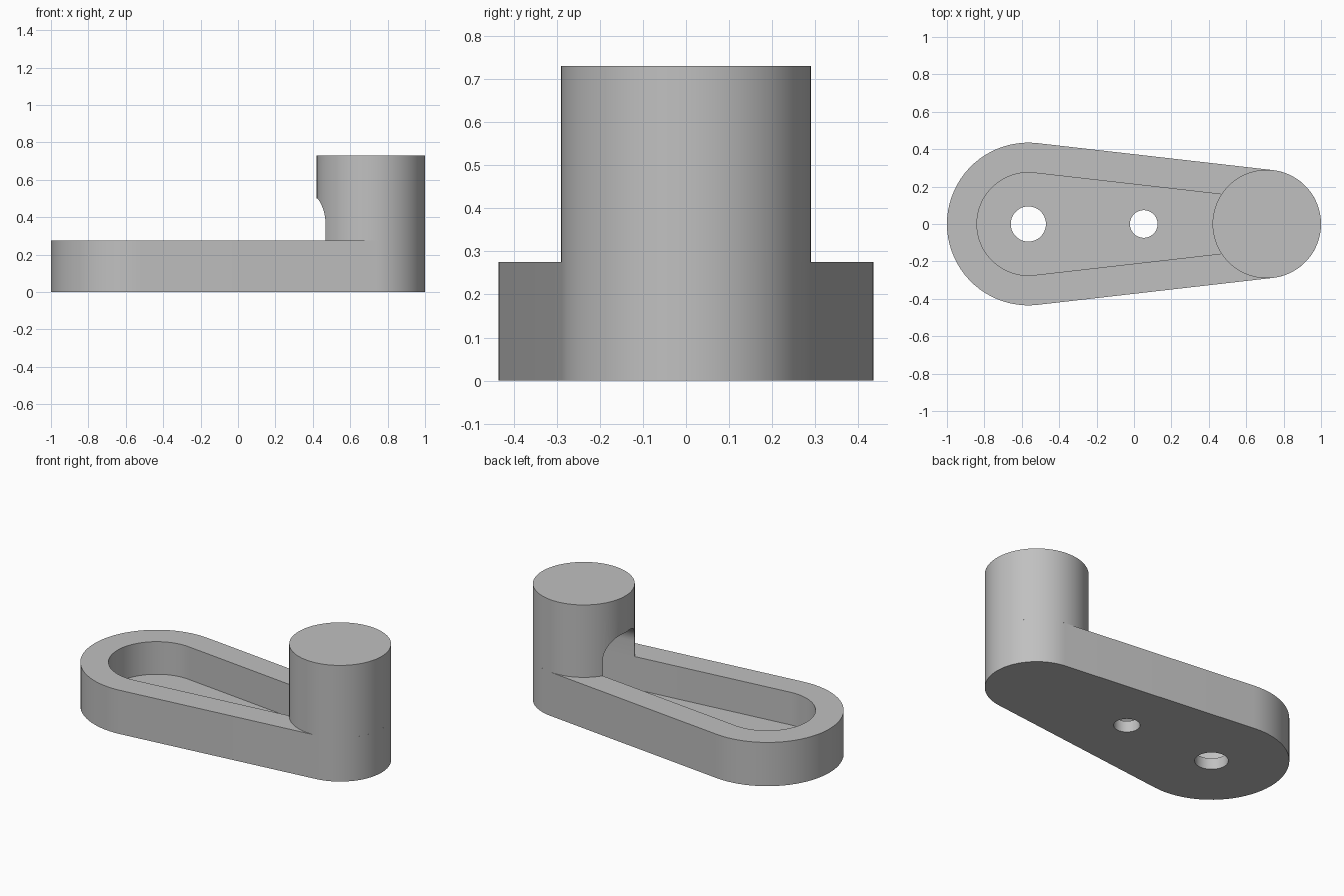
import bpy
import bmesh
from math import acos, cos, sin, pi, radians

if "Cube" in bpy.data.objects:
    bpy.data.objects.remove(bpy.data.objects["Cube"], do_unlink=True)

# Main dimensions
HUB_X, HUB_R = -0.565, 0.435
GRIP_X, GRIP_R = 0.71, 0.29
ARM_TOP, POST_TOP = 0.275, 0.73
FLOOR, WALL = 0.07, 0.16
ARCH_TOP, ARCH_R = 0.5, 0.128

grey = bpy.data.materials.new("light_grey")
grey.use_nodes = True
colour = (0.53, 0.53, 0.53, 1)
grey.diffuse_color = colour
grey.node_tree.nodes["Principled BSDF"].inputs["Base Color"].default_value = colour


def teardrop(inset, n=40):
    """Outline of two circles joined by tangents, offset inwards."""
    phi = acos((HUB_R - GRIP_R) / (GRIP_X - HUB_X))
    points = []
    for x, r, start, end in ((GRIP_X, GRIP_R, -phi, phi),
                             (HUB_X, HUB_R, phi, 2 * pi - phi)):
        for i in range(n + 1):
            a = start + (end - start) * i / n
            points.append((x + (r - inset) * cos(a), (r - inset) * sin(a)))
    return points


def circle(x, r, n=80):
    return [(x + r * cos(2 * pi * i / n), r * sin(2 * pi * i / n)) for i in range(n)]


def loft(name, levels):
    """Closed solid through (outline, height) levels from bottom to top."""
    bm = bmesh.new()
    rings = [[bm.verts.new((x, y, z)) for x, y in outline] for outline, z in levels]
    for low, high in zip(rings, rings[1:]):
        for i in range(len(low)):
            j = (i + 1) % len(low)
            bm.faces.new((low[i], low[j], high[j], high[i]))
    bm.faces.new(rings[0][::-1])
    bm.faces.new(rings[-1])
    mesh = bpy.data.meshes.new(name)
    bm.to_mesh(mesh)
    bm.free()
    mesh.materials.append(grey)
    obj = bpy.data.objects.new(name, mesh)
    bpy.context.collection.objects.link(obj)
    return obj


def activate(obj):
    bpy.ops.object.select_all(action='DESELECT')
    obj.select_set(True)
    bpy.context.view_layer.objects.active = obj


def cut(obj, cutters):
    activate(obj)
    for cutter in cutters:
        mod = obj.modifiers.new("cut", 'BOOLEAN')
        mod.operation = 'DIFFERENCE'
        mod.solver = 'EXACT'
        mod.object = cutter
        bpy.ops.object.modifier_apply(modifier=mod.name)


# Tapered arm and round post
arm = loft("crank_arm", [(teardrop(0), 0), (teardrop(0), ARM_TOP)])
post = loft("grip_post", [(circle(GRIP_X, GRIP_R), ARM_TOP),
                          (circle(GRIP_X, GRIP_R), POST_TOP)])

# Pocket cutter: straight walls with a rounded top that arches into the post
levels = [(teardrop(WALL), FLOOR)]
STEPS = 12
for i in range(STEPS + 1):
    a = pi / 2 * i / STEPS
    levels.append((teardrop(WALL + ARCH_R * (1 - cos(a))),
                   ARCH_TOP - ARCH_R * (1 - sin(a))))
pocket = loft("pocket_cutter", levels)

# Through holes in the pocket floor
holes = [loft(name, [(circle(x, r, 48), -0.1), (circle(x, r, 48), ARM_TOP / 2)])
         for name, x, r in (("hub_hole_cutter", HUB_X, 0.094),
                            ("small_hole_cutter", 0.052, 0.074))]

cut(arm, [pocket] + holes)
cut(post, [pocket])
for cutter in [pocket] + holes:
    cutter.hide_render = True
    bpy.data.objects.remove(cutter, do_unlink=True)

for obj in (arm, post):
    activate(obj)
    bpy.ops.object.shade_smooth_by_angle(angle=radians(30))
